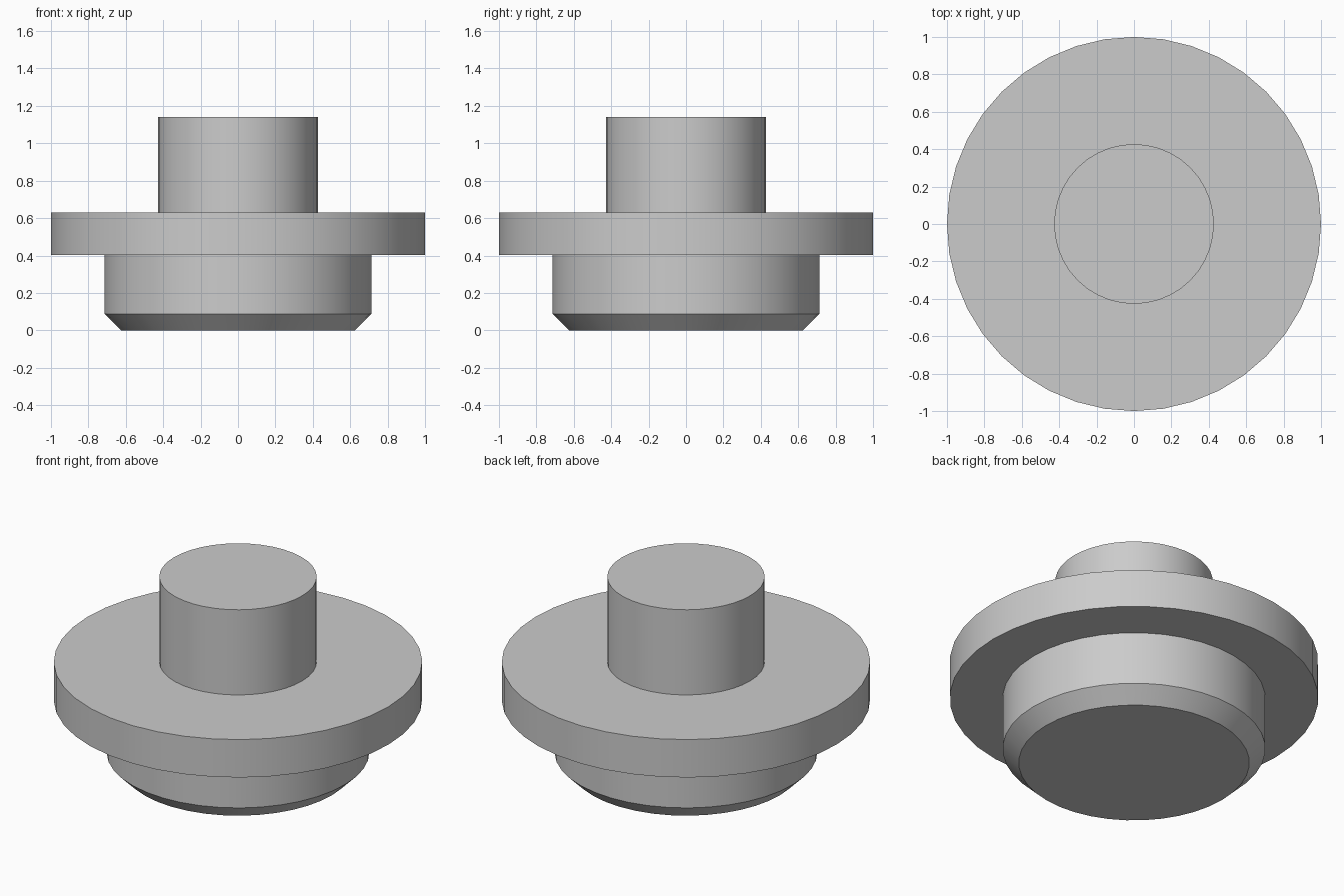
import bpy
import bmesh
from math import cos, sin, tau, radians

SIDES = 40

cube = bpy.data.objects.get("Cube")
if cube:
    bpy.data.objects.remove(cube, do_unlink=True)

grey = bpy.data.materials.new("plain_grey")
grey.use_nodes = True
colour = (0.6, 0.6, 0.6, 1)
grey.diffuse_color = colour
grey.node_tree.nodes["Principled BSDF"].inputs["Base Color"].default_value = colour


def turned_part(name, profile, cap_first=False, cap_last=False):
    """Revolve (radius, height) points, listed from bottom to top, around z."""
    bm = bmesh.new()
    rings = []
    for radius, z in profile:
        rings.append([bm.verts.new((radius * cos(tau * i / SIDES),
                                    radius * sin(tau * i / SIDES), z))
                      for i in range(SIDES)])
    for low, high in zip(rings, rings[1:]):
        for i in range(SIDES):
            j = (i + 1) % SIDES
            bm.faces.new((low[i], low[j], high[j], high[i]))
    if cap_first:
        bm.faces.new(rings[0][::-1])
    if cap_last:
        bm.faces.new(rings[-1])
    mesh = bpy.data.meshes.new(name)
    bm.to_mesh(mesh)
    bm.free()
    mesh.materials.append(grey)
    obj = bpy.data.objects.new(name, mesh)
    bpy.context.collection.objects.link(obj)
    bpy.ops.object.select_all(action="DESELECT")
    obj.select_set(True)
    bpy.context.view_layer.objects.active = obj
    bpy.ops.object.shade_smooth_by_angle(angle=radians(30))
    return obj


PLUG_R, FLANGE_R, STEM_R = 0.713, 1.0, 0.427
FLANGE_LOW, FLANGE_HIGH, TOP = 0.403, 0.63, 1.14
CHAMFER = 0.087

# Chamfered plug under the flange
turned_part("lower_plug", [(PLUG_R - CHAMFER, 0), (PLUG_R, CHAMFER),
                           (PLUG_R, FLANGE_LOW)], cap_first=True)

# Wide disc, open where the plug and stem join it
turned_part("flange", [(PLUG_R, FLANGE_LOW), (FLANGE_R, FLANGE_LOW),
                       (FLANGE_R, FLANGE_HIGH), (STEM_R, FLANGE_HIGH)])

# Solid stem on top
turned_part("upper_stem", [(STEM_R, FLANGE_HIGH), (STEM_R, TOP)], cap_last=True)
